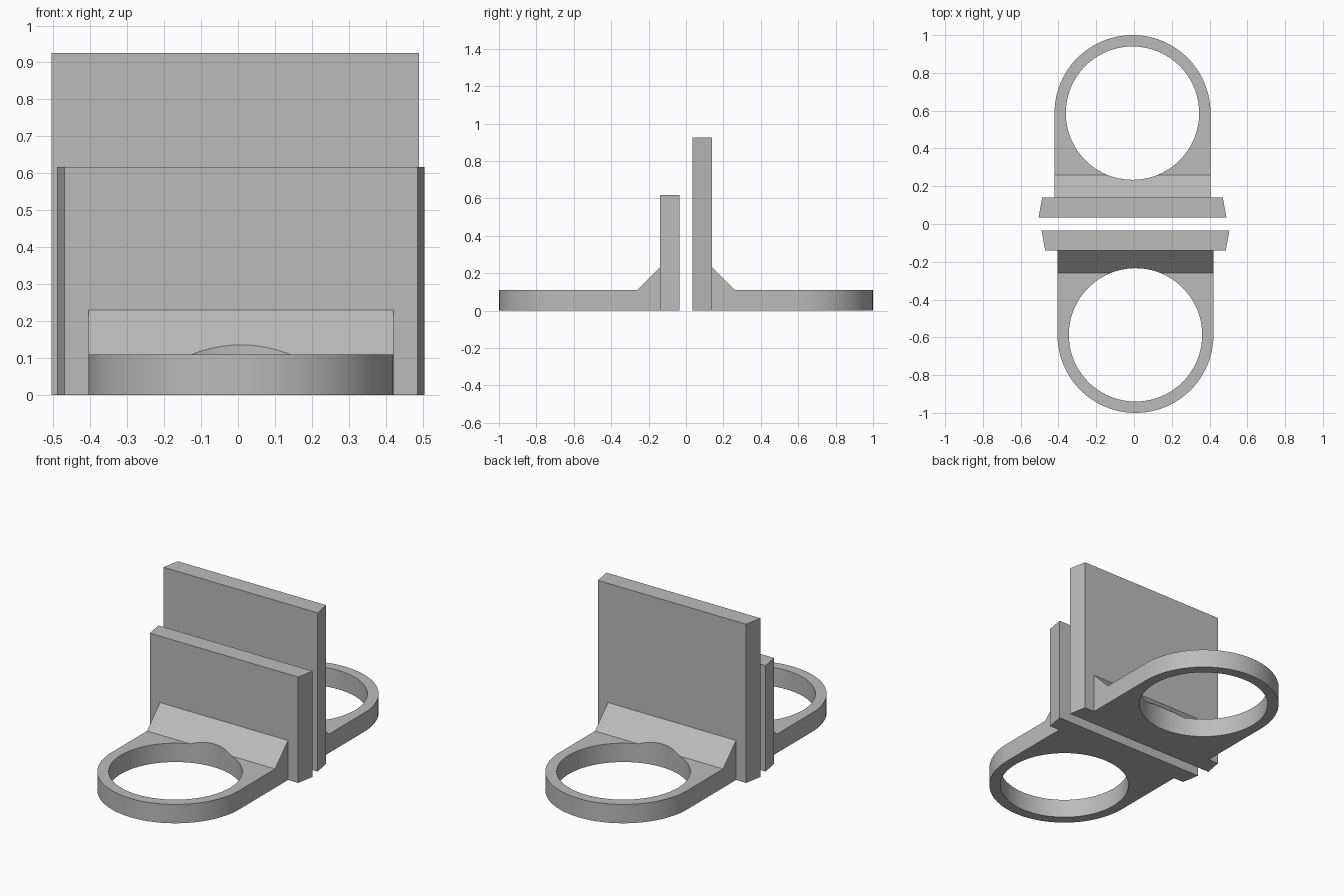
import bpy, bmesh, math
from mathutils import Matrix

if "Cube" in bpy.data.objects:
    bpy.data.objects.remove(bpy.data.objects["Cube"])

grey = bpy.data.materials.new("light grey")
grey.diffuse_color = (0.5, 0.5, 0.5, 1)
grey.use_nodes = True
grey.node_tree.nodes["Principled BSDF"].inputs["Base Color"].default_value = grey.diffuse_color

RING_Y, RING_R, HOLE_R = -0.587, 0.413, 0.353   # ring centre and radii
PLATE_FRONT, PLATE_BACK = -0.14, -0.035         # plate depth range


def prism(name, points, direction):
    """Closed outline of 3D points swept along a direction."""
    bm = bmesh.new()
    face = bm.faces.new([bm.verts.new(p) for p in points])
    swept = bmesh.ops.extrude_face_region(bm, geom=[face])
    verts = [v for v in swept["geom"] if isinstance(v, bmesh.types.BMVert)]
    bmesh.ops.translate(bm, verts=verts, vec=direction)
    bmesh.ops.recalc_face_normals(bm, faces=bm.faces)
    mesh = bpy.data.meshes.new(name)
    bm.to_mesh(mesh)
    bm.free()
    mesh.materials.append(grey)
    obj = bpy.data.objects.new(name, mesh)
    bpy.context.collection.objects.link(obj)
    return obj


def apply_boolean(obj, cutter, operation):
    mod = obj.modifiers.new(operation.lower(), "BOOLEAN")
    mod.operation, mod.object, mod.solver = operation, cutter, "EXACT"
    bpy.context.view_layer.objects.active = obj
    bpy.ops.object.modifier_apply(modifier=mod.name)
    bpy.data.objects.remove(cutter)


def arc(radius, start, end, steps, z):
    angles = [start + (end - start) * i / steps for i in range(steps + 1)]
    return [(radius * math.cos(a), RING_Y + radius * math.sin(a), z) for a in angles]


def bracket(side, height, turn, x):
    place = Matrix.Translation((x, 0, 0)) @ Matrix.Rotation(turn, 4, "Z")

    # upright plate with slanted side edges
    plate = prism(side + "_plate",
                  [(-0.478, PLATE_FRONT, 0), (0.478, PLATE_FRONT, 0),
                   (0.497, PLATE_BACK, 0), (-0.497, PLATE_BACK, 0)], (0, 0, height))

    # ring arm: flat base with sloped gusset, trimmed to a rounded outline
    arm = prism(side + "_ring_arm",
                [(-0.6, -1.2, 0), (-0.6, PLATE_FRONT, 0), (-0.6, PLATE_FRONT, 0.23),
                 (-0.6, -0.26, 0.11), (-0.6, -1.2, 0.11)], (1.2, 0, 0))
    outline = prism("outline_cutter",
                    arc(RING_R, math.pi, 2 * math.pi, 48, -0.1)
                    + [(RING_R, 0.1, -0.1), (-RING_R, 0.1, -0.1)], (0, 0, 0.6))
    apply_boolean(arm, outline, "INTERSECT")

    # round opening, also nicking the gusset
    hole = prism("hole_cutter", arc(HOLE_R, 0, 2 * math.pi, 96, -0.1)[:-1], (0, 0, 0.6))
    apply_boolean(arm, hole, "DIFFERENCE")

    for poly in arm.data.polygons:
        poly.use_smooth = True
    arm.data.set_sharp_from_angle(angle=math.radians(30))
    for obj in (plate, arm):
        obj.data.transform(place)


bracket("front", 0.617, 0, 0.008)
bracket("back", 0.925, math.pi, -0.008)
